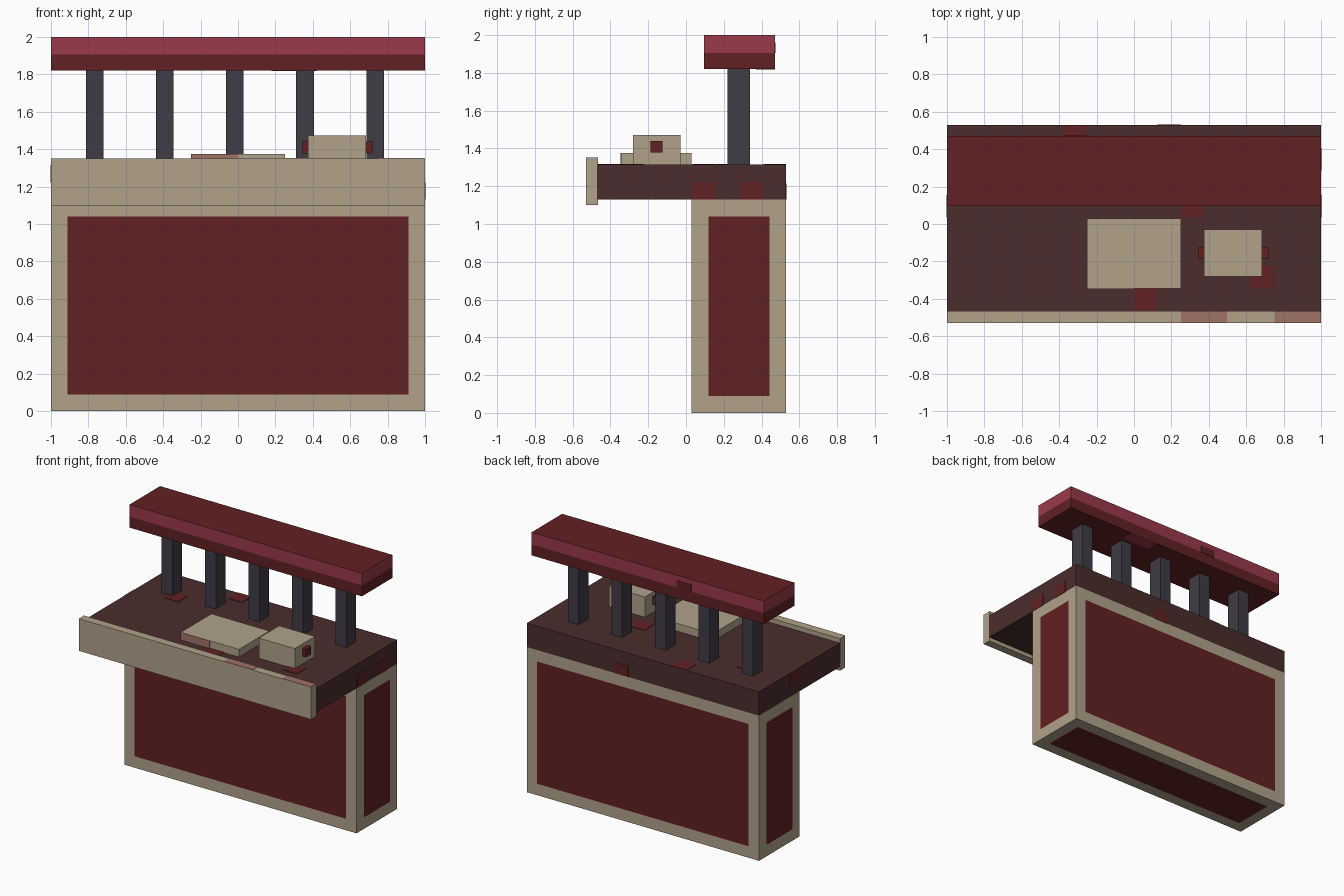
import bpy, bmesh
from mathutils import Vector

cube = bpy.data.objects.get("Cube")
if cube:
    bpy.data.objects.remove(cube, do_unlink=True)


def material(name, rgb):
    m = bpy.data.materials.new(name)
    m.use_nodes = True
    m.diffuse_color = (*rgb, 1)
    m.node_tree.nodes["Principled BSDF"].inputs["Base Color"].default_value = (*rgb, 1)
    return m


BEIGE = material("beige", (0.44, 0.365, 0.258))
RED = material("dark_red", (0.122, 0.015, 0.016))
BROWN = material("dark_brown", (0.07, 0.026, 0.026))
CHARCOAL = material("charcoal", (0.051, 0.045, 0.061))
ROSE = material("rose", (0.328, 0.042, 0.07))
STAIN = material("stained_beige", (0.35, 0.17, 0.136))


def box(name, x, y, z, *mats, shape=None):
    """Box from (low, high) ranges; shape may edit the mesh before it is stored."""
    bm = bmesh.new()
    bmesh.ops.create_cube(bm, size=1)
    for v in bm.verts:
        v.co = Vector([lo + (hi - lo) * (c + 0.5) for c, (lo, hi) in zip(v.co, (x, y, z))])
    if shape:
        shape(bm)
    mesh = bpy.data.meshes.new(name)
    bm.to_mesh(mesh)
    bm.free()
    for m in mats:
        mesh.materials.append(m)
    ob = bpy.data.objects.new(name, mesh)
    bpy.context.collection.objects.link(ob)
    return ob


# Counter base with a red panel inset in each face
def inset_panels(bm):
    panels = bm.faces[:]
    bmesh.ops.inset_individual(bm, faces=panels, thickness=0.126, depth=0)
    for f in panels:
        f.material_index = 1


box("counter_base", (-1, 1), (0.03, 0.53), (0, 1.13), BEIGE, RED, shape=inset_panels)

# Worktop and its front lip
box("worktop", (-1, 1), (-0.47, 0.53), (1.13, 1.315), BROWN)
box("front_lip", (-1, 1), (-0.53, -0.465), (1.1, 1.35), BEIGE)


# Overhead sign: rose upper band, red lower band, top and underside
def two_bands(bm):
    bmesh.ops.bisect_plane(bm, geom=bm.verts[:] + bm.edges[:] + bm.faces[:],
                           plane_co=(0, 0, 1.905), plane_no=(0, 0, 1))
    bm.normal_update()
    for f in bm.faces:
        side = abs(f.normal.z) < 0.5
        f.material_index = int(side and f.calc_center_median().z > 1.905)


box("overhead_sign", (-1, 1), (0.095, 0.47), (1.82, 2), RED, ROSE, shape=two_bands)

# Row of posts carrying the sign
for i in range(5):
    cx = -0.767 + i * 0.375
    box(f"post_{i + 1}", (cx - 0.047, cx + 0.047), (0.22, 0.34), (1.315, 1.82), CHARCOAL)

# Tray and small box with a knob on each end
box("tray", (-0.25, 0.25), (-0.345, 0.03), (1.315, 1.375), BEIGE)
box("small_box", (0.375, 0.685), (-0.28, -0.03), (1.315, 1.472), BEIGE)
for name, x in (("right_knob", (0.342, 0.375)), ("left_knob", (0.685, 0.718))):
    box(name, x, (-0.187, -0.125), (1.378, 1.44), RED)

# Worn marks, as thin plates on the surfaces
T = 0.003
TOP = (1.315, 1.315 + T)
for i, (x, y) in enumerate([(-0.375, 0.41), (0.25, 0.035), (0, -0.465), (0.625, -0.345), (-0.75, 0.16)]):
    box(f"worktop_mark_{i + 1}", (x, x + 0.122), (y, y + 0.12), TOP, RED)
for i, y in enumerate([0.035, 0.285]):
    box(f"left_end_mark_{i + 1}", (1, 1 + T), (y, y + 0.12), (1.13, 1.223), RED)
box("right_end_mark", (-1 - T, -1), (0.035, 0.155), (1.223, 1.315), RED)
box("back_mark", (0.125, 0.25), (0.53, 0.53 + T), (1.13, 1.215), RED)
for i, x in enumerate([0.25, 0.75]):
    box(f"lip_stain_{i + 1}", (x, x + 0.247), (-0.53, -0.465), (1.35, 1.35 + T), STAIN)
box("tray_stain", (-0.25, 0), (-0.345 - T, -0.345), (1.315, 1.375), STAIN)
box("sign_back_mark", (-0.375, -0.25), (0.47, 0.47 + T), (1.905, 1.96), RED)
box("sign_underside_mark", (0.18, 0.42), (0.37, 0.47), (1.82 - T, 1.82), ROSE)
